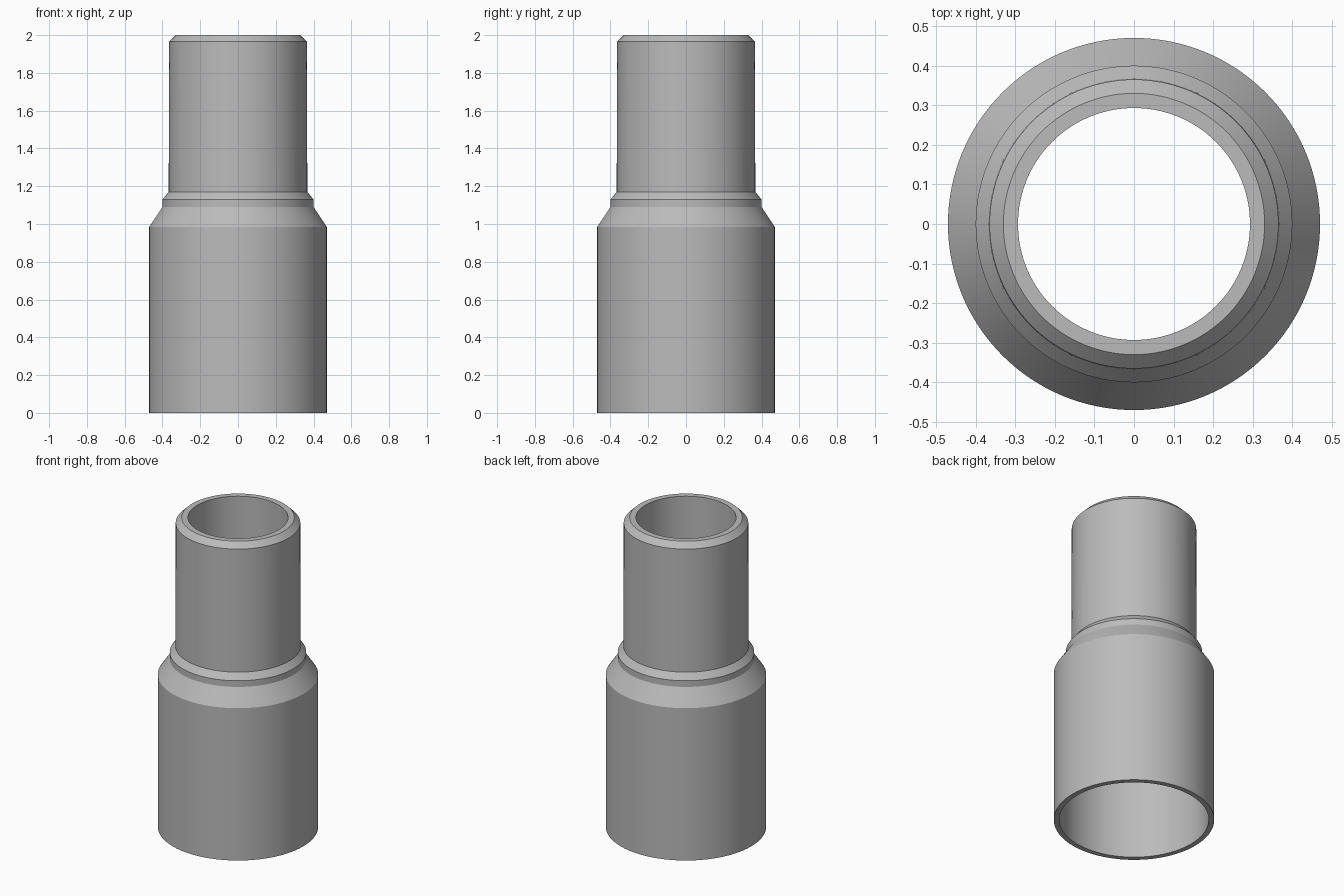
import bpy
import bmesh
import math

cube = bpy.data.objects.get("Cube")
if cube:
    bpy.data.objects.remove(cube, do_unlink=True)

# Single plain grey material
grey = bpy.data.materials.new("grey")
grey.use_nodes = True
colour = (0.5, 0.5, 0.5, 1)
grey.diffuse_color = colour
grey.node_tree.nodes["Principled BSDF"].inputs["Base Color"].default_value = colour


def lathe(name, profile, sides=128):
    """Spin a closed (radius, height) profile around the z axis."""
    bm = bmesh.new()
    verts = [bm.verts.new((r, 0, z)) for r, z in profile]
    edges = [bm.edges.new((a, b)) for a, b in zip(verts, verts[1:] + verts[:1])]
    bmesh.ops.spin(bm, geom=verts + edges, cent=(0, 0, 0), axis=(0, 0, 1),
                   angle=math.tau, steps=sides, use_merge=True)
    bmesh.ops.remove_doubles(bm, verts=bm.verts, dist=0.0001)
    bmesh.ops.recalc_face_normals(bm, faces=bm.faces)
    mesh = bpy.data.meshes.new(name)
    bm.to_mesh(mesh)
    bm.free()
    mesh.materials.append(grey)
    obj = bpy.data.objects.new(name, mesh)
    bpy.context.collection.objects.link(obj)
    bpy.ops.object.select_all(action="DESELECT")
    obj.select_set(True)
    bpy.context.view_layer.objects.active = obj
    bpy.ops.object.shade_smooth_by_angle(angle=math.radians(25))
    return obj


# Outside: wide socket, cone, collar, narrow tube with chamfered rim
outside = [(0.47, 0), (0.47, 0.985), (0.40, 1.09), (0.40, 1.13),
           (0.367, 1.17), (0.365, 1.965), (0.33, 2.0)]
# Inside: narrow bore opening into the wide socket
inside = [(0.293, 2.0), (0.293, 1.12), (0.438, 0.96), (0.438, 0)]

lathe("reducing_pipe_adapter", outside + inside)
